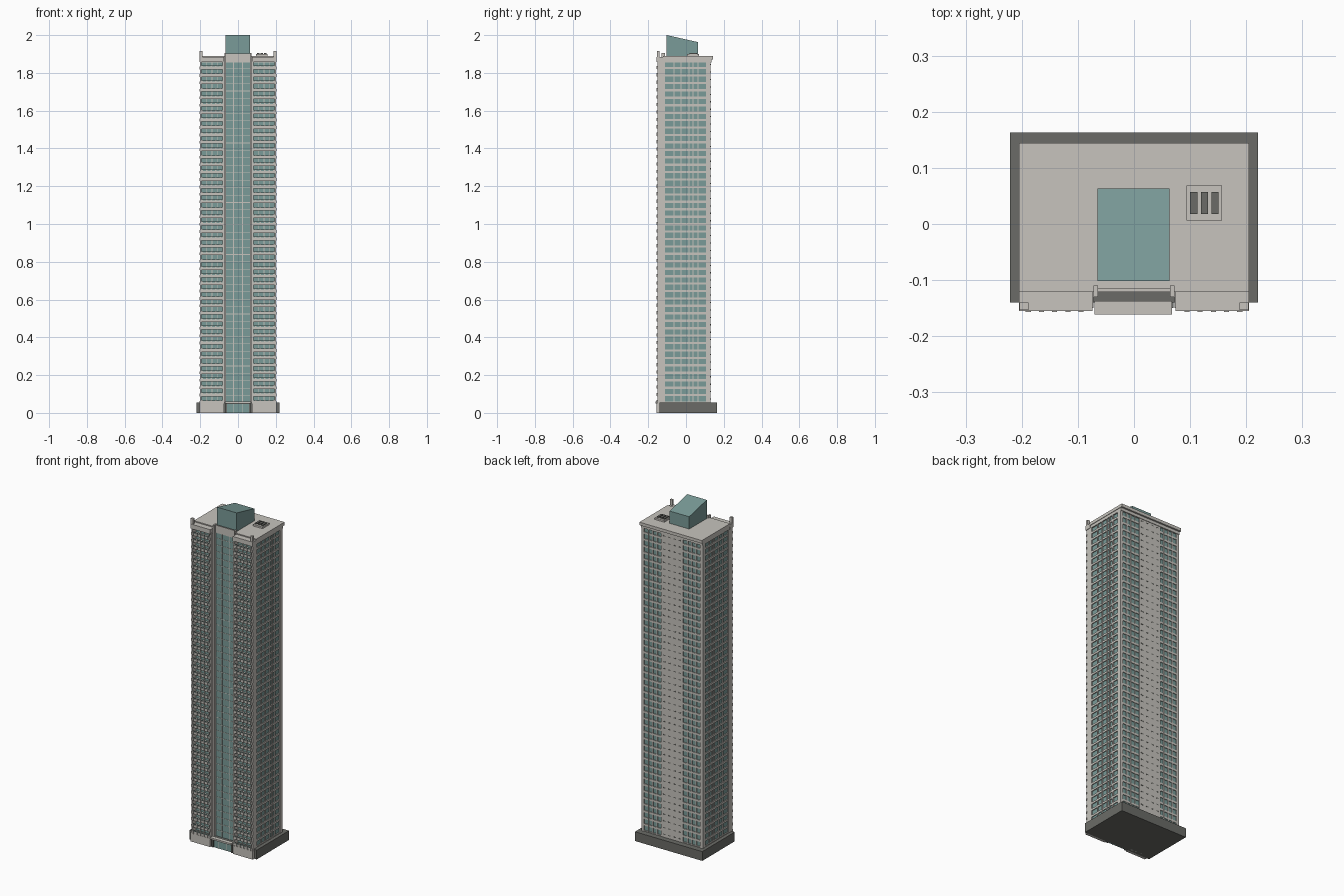
import bpy, bmesh

if "Cube" in bpy.data.objects:
    bpy.data.objects.remove(bpy.data.objects["Cube"])

def material(name, rgb):
    m = bpy.data.materials.new(name)
    m.diffuse_color = (*rgb, 1)
    m.use_nodes = True
    m.node_tree.nodes["Principled BSDF"].inputs["Base Color"].default_value = m.diffuse_color
    return m

CONCRETE = material("pale concrete", (0.57, 0.55, 0.51))
GLASS = material("teal glass", (0.195, 0.33, 0.315))
DARK = material("dark grey", (0.145, 0.148, 0.135))

def boxes(name, mat, items):
    """One object made of boxes given as (x0, x1, y0, y1, z0, z1)."""
    bm = bmesh.new()
    for x0, x1, y0, y1, z0, z1 in items:
        x0, x1 = min(x0, x1), max(x0, x1)
        vs = [bm.verts.new((x, y, z)) for z in (z0, z1)
              for x, y in ((x0, y0), (x1, y0), (x1, y1), (x0, y1))]
        bm.faces.new(vs[3::-1])
        bm.faces.new(vs[4:])
        for i in range(4):
            j = (i + 1) % 4
            bm.faces.new((vs[i], vs[j], vs[j + 4], vs[i + 4]))
    me = bpy.data.meshes.new(name)
    bm.to_mesh(me)
    bm.free()
    me.materials.append(mat)
    ob = bpy.data.objects.new(name, me)
    bpy.context.collection.objects.link(ob)
    return ob

def both(items):
    """Repeat boxes mirrored across x = 0."""
    return items + [(-b, -a, *r) for a, b, *r in items]

FLOORS = 46
Z0, Z1 = 0.05, 1.86
P = (Z1 - Z0) / FLOORS
levels = [Z0 + i * P for i in range(FLOORS)]

# Plinth and ground floor
boxes("plinth", DARK, [(-0.221, 0.221, -0.14, 0.163, 0, 0.055)])
boxes("ground_floor_front_walls", CONCRETE, both([(0.075, 0.205, -0.155, -0.12, 0, 0.05)]))
boxes("entrance_glass", GLASS, [(-0.058, 0.058, -0.144, -0.135, 0, 0.048)])
boxes("entrance_jambs", DARK, both([(0.058, 0.07, -0.15, -0.135, 0, 0.052)]))
boxes("entrance_mullions", CONCRETE, both([(0.023, 0.026, -0.146, -0.14, 0, 0.048)]))
boxes("entrance_canopy", CONCRETE, [(-0.07, 0.068, -0.161, -0.137, 0.05, 0.06)])

# Glazed core behind all facades
boxes("glass_core", GLASS, [(-0.195, 0.195, -0.115, 0.125, 0.05, 1.865)])

# Solid corners, side walls of the balconies, front piers
boxes("corner_walls", CONCRETE, both([
    (0.185, 0.202, 0.105, 0.131, 0.05, Z1),
    (0.194, 0.202, -0.15, -0.11, 0.05, Z1),
    (0.072, 0.082, -0.15, -0.11, 0.05, Z1),
    (0.064, 0.072, -0.13, -0.11, 0.05, 1.905)]))

# Side facades: spandrels and mullions
side = [(0.19, 0.2, -0.11, 0.105, z - 0.001, z + 0.011) for z in levels]
side += [(0.19, 0.201, y - w, y + w, 0.05, Z1) for y, w in
         ((-0.064, 0.003), (-0.026, 0.003), (0.016, 0.003), (0.037, 0.002), (0.063, 0.003))]
boxes("side_facade_grid", CONCRETE, both(side))

# Back facade: glazed bays either side of a solid wall
back = [(0.07, 0.19, 0.12, 0.129, z - 0.001, z + 0.011) for z in levels]
back += [(x - 0.003, x + 0.003, 0.12, 0.13, 0.05, Z1) for x in (0.1, 0.128, 0.157)]
boxes("back_facade_grid", CONCRETE, both(back))
boxes("back_solid_wall", CONCRETE, [(-0.072, 0.072, 0.12, 0.131, 0.05, Z1)])
boxes("back_wall_slots", DARK, both([
    (x - 0.008, x + 0.008, 0.128, 0.1315, z + 0.02, z + 0.026)
    for z in levels for x in (0.018, 0.052)]))

# Central glass bay: thin floor lines and two mullions
lines = [(-0.064, 0.064, -0.1165, -0.11, z, z + 0.003) for z in levels]
lines += both([(0.0225, 0.0255, -0.118, -0.11, 0.05, Z1)])
boxes("central_bay_lines", CONCRETE, lines)

# Balconies: slab, stepped parapet and crenellated rail blocks
balcony = []
for z in levels:
    balcony.append((0.08, 0.196, -0.15, -0.11, z - 0.002, z + 0.003))
    balcony.append((0.076, 0.203, -0.153, -0.148, z - 0.002, z + 0.012))
    for k in range(5):
        x = 0.09 + k * 0.0235
        balcony.append((x, x + 0.009, -0.157, -0.15, z, z + 0.017))
boxes("balconies", CONCRETE, both(balcony))
boxes("balcony_window_frames", CONCRETE, both(
    [(x - 0.002, x + 0.002, -0.119, -0.11, 0.05, Z1) for x in (0.11, 0.138, 0.166)]))
boxes("balcony_rail_glass", GLASS, both(
    [(0.083, 0.194, -0.151, -0.149, z + 0.012, z + 0.018) for z in levels]))

# Roof slab, overhangs, posts and low curb
boxes("roof_slab", CONCRETE, [(-0.205, 0.205, -0.121, 0.144, 1.872, 1.89),
                              (-0.202, 0.202, -0.118, 0.134, 1.855, 1.872)])
boxes("balcony_roofs", CONCRETE, both([(0.074, 0.205, -0.155, -0.118, 1.857, 1.884)]))
boxes("roof_corner_posts", CONCRETE, both([(0.188, 0.204, -0.153, -0.14, 1.88, 1.917)]))
boxes("roof_front_curb", CONCRETE, [(-0.066, 0.066, -0.121, -0.114, 1.885, 1.902)])

# Penthouse with a sloping glass roof
pent = boxes("penthouse", GLASS, [(-0.065, 0.063, -0.102, 0.063, 1.885, 2.0)])
for v in pent.data.vertices:
    if v.co.z > 1.95 and v.co.y > 0:
        v.co.z = 1.963

# Rooftop cooling unit
boxes("cooling_unit", CONCRETE, [(0.094, 0.157, 0.006, 0.069, 1.885, 1.9)])
boxes("cooling_unit_vents", DARK, [(x, x + 0.013, 0.018, 0.057, 1.895, 1.906)
                                   for x in (0.1, 0.119, 0.138)])
